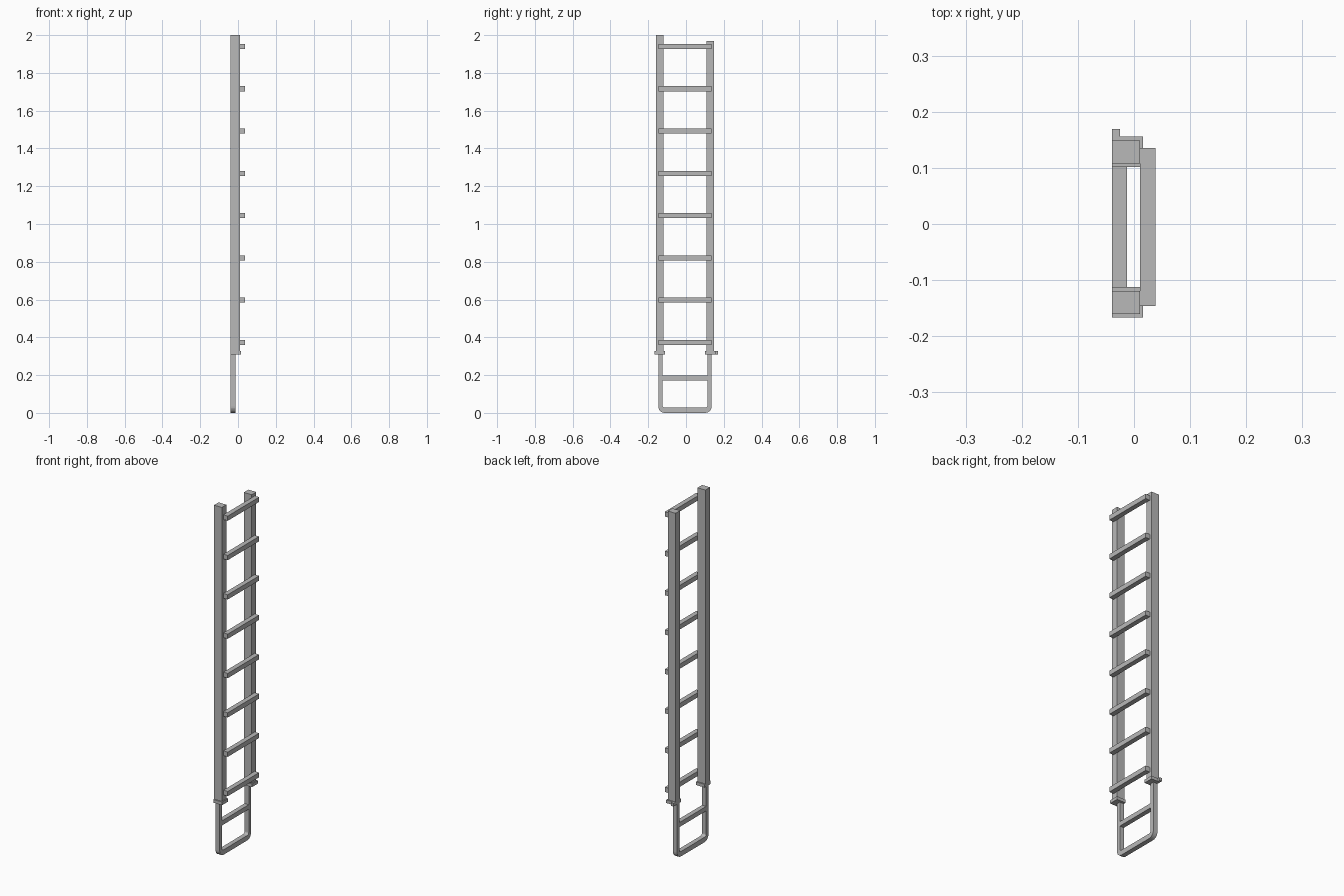
import bpy, bmesh
from math import sin, cos, pi

cube = bpy.data.objects.get("Cube")
if cube:
    bpy.data.objects.remove(cube, do_unlink=True)

# One flat grey for the whole ladder
grey = bpy.data.materials.new("plain grey")
grey.use_nodes = True
colour = (0.48, 0.48, 0.48, 1)
grey.diffuse_color = colour
grey.node_tree.nodes["Principled BSDF"].inputs["Base Color"].default_value = colour


def finish(name, bm):
    bmesh.ops.recalc_face_normals(bm, faces=bm.faces)
    mesh = bpy.data.meshes.new(name)
    bm.to_mesh(mesh)
    bm.free()
    mesh.materials.append(grey)
    obj = bpy.data.objects.new(name, mesh)
    bpy.context.collection.objects.link(obj)
    return obj


def box(name, x, y, z):
    """Box from (low, high) ranges on each axis."""
    bm = bmesh.new()
    bmesh.ops.create_cube(bm, size=1)
    for v in bm.verts:
        for i, (lo, hi) in enumerate((x, y, z)):
            v.co[i] = lo if v.co[i] < 0 else hi
    return finish(name, bm)


MID = -0.0055          # centre line between the rails
BACK = -0.039          # rear plane of rails and frame
RAIL_FRONT = 0.0105
RAIL_BASE = 0.31

# Side rails, each with a collar at its foot
for name, side, top in (("front", -1, 2.0), ("back", 1, 1.97)):
    c = MID + side * 0.134
    box(name + "_rail", (BACK, RAIL_FRONT), (c - 0.0205, c + 0.0205), (RAIL_BASE, top))
    box(name + "_collar", (BACK, 0.016), (c - 0.027, c + 0.027), (RAIL_BASE, 0.328))

# Latch tab on the back collar
box("latch_tab", (BACK, -0.025), (0.154, 0.169), (RAIL_BASE, 0.328))

# Rungs on the face of the rails
for i in range(8):
    z = 0.373 + i * 0.2238
    box(f"rung_{i + 1}", (RAIL_FRONT, 0.038), (MID - 0.141, MID + 0.141), (z - 0.0135, z + 0.0135))


def u_outline(half, base, radius, top, steps=6):
    """U shape in the y-z plane with rounded lower corners."""
    pts = [(-half, top)]
    for side, start in ((-1, pi), (1, 1.5 * pi)):
        for k in range(steps + 1):
            a = start + k / steps * pi / 2
            pts.append((side * (half - radius) + radius * cos(a), base + radius + radius * sin(a)))
    return pts + [(half, top)]


# Sliding lower frame, a rounded U bar
bm = bmesh.new()
loops = [[bm.verts.new((BACK, MID + y, z)) for y, z in u_outline(*dims, 0.32)]
         for dims in ((0.141, 0, 0.034), (0.120, 0.028, 0.013))]
outer, inner = loops
faces = [bm.faces.new((outer[i], outer[i + 1], inner[i + 1], inner[i]))
         for i in range(len(outer) - 1)]
result = bmesh.ops.extrude_face_region(bm, geom=faces, use_keep_orig=True)
for v in result["geom"]:
    if isinstance(v, bmesh.types.BMVert):
        v.co.x = -0.0125
finish("lower_frame", bm)

# Cross bar of the lower frame
box("lower_rung", (BACK, -0.0125), (MID - 0.125, MID + 0.125), (0.172, 0.198))
